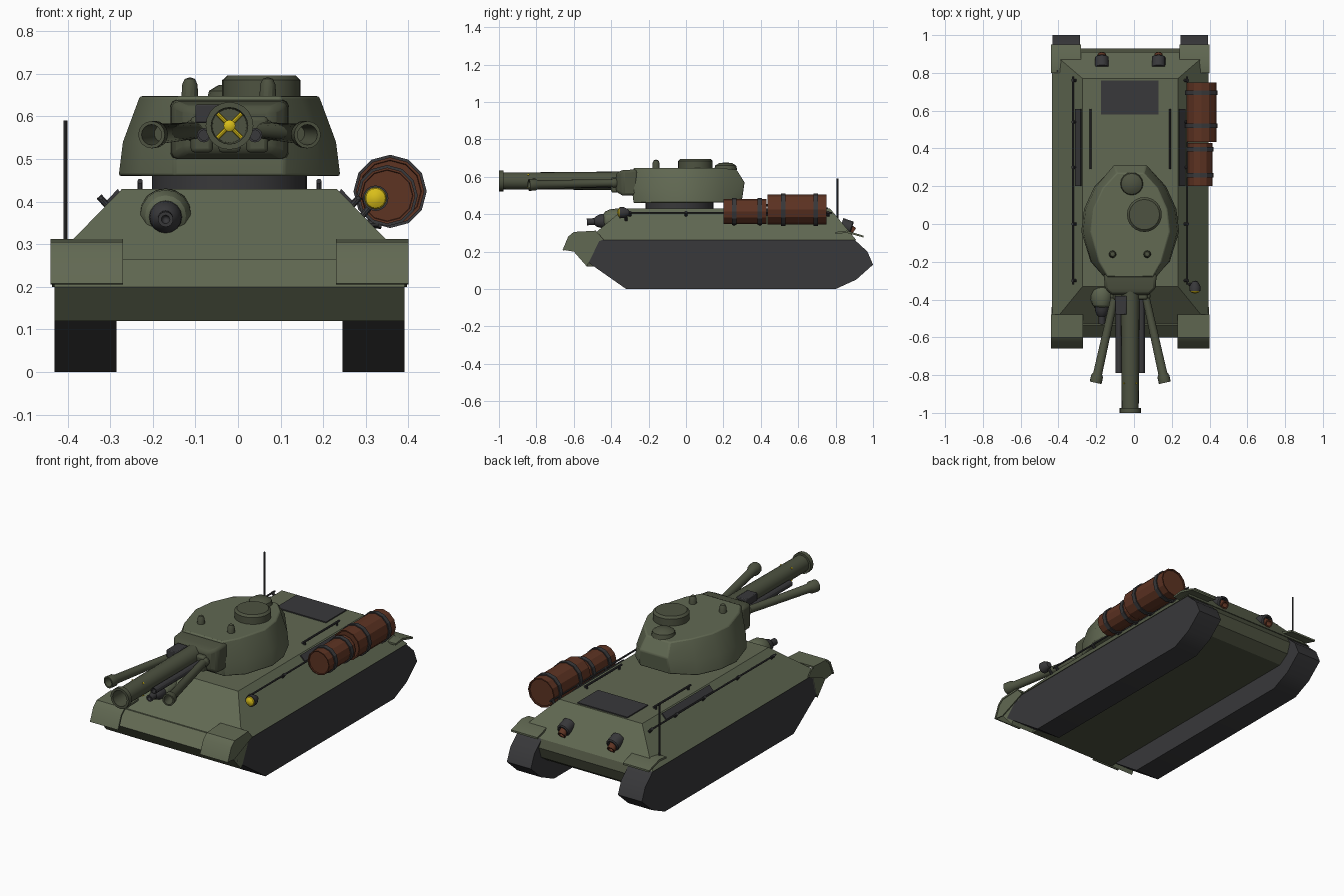
import bpy, bmesh
from math import cos, sin, pi, radians
from mathutils import Vector

C = -0.02  # centre line of the hull


def material(name, rgb):
    m = bpy.data.materials.new(name)
    m.diffuse_color = (*rgb, 1)
    return m


GREEN = material("olive_paint", (0.12, 0.14, 0.085))
OLIVE = material("dark_olive_paint", (0.075, 0.085, 0.052))
DARK = material("dark_metal", (0.04, 0.04, 0.043))
RUST = material("rust", (0.11, 0.033, 0.016))
YELLOW = material("yellow", (0.7, 0.52, 0.01))


def finish(name, bm, mat, bevel=0):
    bmesh.ops.remove_doubles(bm, verts=bm.verts, dist=1e-5)
    bmesh.ops.recalc_face_normals(bm, faces=bm.faces)
    me = bpy.data.meshes.new(name)
    bm.to_mesh(me)
    bm.free()
    me.materials.append(mat)
    ob = bpy.data.objects.new(name, me)
    bpy.context.collection.objects.link(ob)
    if bevel:
        b = ob.modifiers.new("bevel", 'BEVEL')
        b.width, b.segments = bevel, 2
    return ob


def loft(name, rings, mat, bevel=0):
    """Skin equal-length rings of points and cap both ends."""
    bm = bmesh.new()
    vs = [[bm.verts.new(p) for p in r] for r in rings]
    n = len(vs[0])
    for a, b in zip(vs, vs[1:]):
        for i in range(n):
            j = (i + 1) % n
            bm.faces.new((a[i], a[j], b[j], b[i]))
    bm.faces.new(vs[0])
    bm.faces.new(vs[-1])
    return finish(name, bm, mat, bevel)


def prism(name, profile, x0, x1, mat, bevel=0):
    """Extrude a (y, z) profile along x."""
    return loft(name, [[(x, y, z) for y, z in profile] for x in (x0, x1)], mat, bevel)


def box(name, x0, x1, y0, y1, z0, z1, mat, bevel=0):
    return prism(name, [(y0, z0), (y1, z0), (y1, z1), (y0, z1)], x0, x1, mat, bevel)


def lathe(name, origin, axis, profile, mat, n=16):
    """Revolve (distance, radius) pairs around an axis."""
    o, q = Vector(origin), Vector(axis).to_track_quat('Z', 'Y')
    bm = bmesh.new()
    rings = [[bm.verts.new(o + q @ Vector((r * cos(2 * pi * i / n), r * sin(2 * pi * i / n), d)))
              for i in range(n)] for d, r in profile]
    for a, b in zip(rings, rings[1:]):
        for i in range(n):
            j = (i + 1) % n
            bm.faces.new((a[i], a[j], b[j], b[i]))
    return finish(name, bm, mat)


def rod(name, a, b, r, mat, n=10):
    v = Vector(b) - Vector(a)
    return lathe(name, a, v, [(0, 0), (0, r), (v.length, r), (v.length, 0)], mat, n)


def rect(z, h, y0, y1):
    return [(C - h, y0, z), (C + h, y0, z), (C + h, y1, z), (C - h, y1, z)]


# Hull: nose wedge, tub between the tracks, sloped upper body
prism("hull_nose", [(-0.53, 0.12), (-0.6, 0.2), (-0.535, 0.265), (-0.46, 0.265)], C - 0.411, C + 0.411, GREEN)
prism("hull_tub", [(-0.53, 0.12), (-0.59, 0.2), (-0.5, 0.27), (0.9, 0.27), (0.93, 0.22), (0.91, 0.16), (0.85, 0.12)],
      C - 0.27, C + 0.27, OLIVE)
loft("hull_upper", [rect(0.262, 0.415, -0.53, 0.91), rect(0.43, 0.252, -0.33, 0.77)], GREEN)

# Tracks and fenders on both sides
track = [(-0.57, 0.175), (-0.32, 0), (0.8, 0), (0.91, 0.05), (1.0, 0.13), (0.97, 0.2), (0.9, 0.264), (-0.48, 0.264)]
front_fender = [(-0.66, 0.208), (-0.63, 0.28), (-0.6, 0.305), (-0.48, 0.312), (-0.48, 0.302), (-0.595, 0.295),
                (-0.622, 0.273), (-0.65, 0.205)]
rear_fender = [(0.8, 0.305), (0.86, 0.312), (0.95, 0.285), (0.95, 0.275), (0.86, 0.3), (0.8, 0.295)]
for s, side in ((-1, "left"), (1, "right")):
    prism(side + "_track", track, C + s * 0.265, C + s * 0.411, DARK)
    prism(side + "_front_fender", front_fender, C + s * 0.25, C + s * 0.42, GREEN)
    prism(side + "_rear_fender", rear_fender, C + s * 0.26, C + s * 0.42, GREEN)
    prism(side + "_fender_skirt", [(-0.6, 0.2), (-0.65, 0.208), (-0.62, 0.28), (-0.59, 0.3), (-0.48, 0.308),
                                   (-0.44, 0.265)], C + s * 0.411, C + s * 0.417, GREEN)
    # hand rail with posts
    x = C + s * 0.302
    rod(side + "_rail", (x, -0.32, 0.408), (x, 0.78, 0.408), 0.005, DARK)
    for k, y in enumerate((-0.3, 0.0, 0.3, 0.54, 0.76)):
        rod(f"{side}_rail_post_{k}", (x - s * 0.02, y, 0.385), (x + s * 0.004, y, 0.412), 0.008, DARK)
    # deck bar and side grille
    x = C + s * 0.21
    rod(side + "_deck_bar", (x, 0.29, 0.448), (x, 0.61, 0.448), 0.006, DARK)
    for y in (0.31, 0.59):
        rod(side + "_deck_bar_post", (x, y, 0.425), (x, y, 0.448), 0.006, DARK)
    loft(side + "_side_grille", [[(C + s * px, y, pz) for px, pz in
                                  ((0.256, 0.42), (0.285, 0.39), (0.292, 0.398), (0.262, 0.43))]
                                 for y in (0.2, 0.61)], DARK)
    # exhaust pipes
    lathe(side + "_exhaust", (C + s * 0.15, 0.83, 0.345), (0, 1, -0.35),
          [(0, 0), (0, 0.036), (0.055, 0.036), (0.06, 0.03), (0.06, 0.024), (0.03, 0.024), (0.03, 0)], DARK)
    lathe(side + "_exhaust_pipe", (C + s * 0.15, 0.86, 0.333), (0, 1, -0.7),
          [(0, 0.022), (0.045, 0.022), (0.045, 0.014), (0, 0.014)], RUST)

box("engine_hatch", -0.175, 0.13, 0.58, 0.76, 0.42, 0.436, DARK)
rod("antenna", (-0.405, 0.81, 0.29), (-0.405, 0.81, 0.59), 0.005, DARK)

# Turret ring and cast turret body
lathe("turret_ring", (C, -0.035, 0.425), (0, 0, 1), [(0, 0), (0, 0.182), (0.04, 0.182), (0.04, 0)], DARK, 32)


def outline(z, half):
    return [(C + x, y, z + dz) for x, y, dz in half] + [(C - x, y, z + dz) for x, y, dz in reversed(half)]


ring_low = [(0.13, -0.28, 0), (0.21, -0.2, 0), (0.26, -0.04, 0), (0.245, 0.08, 0), (0.19, 0.2, 0), (0.09, 0.3, 0.02)]
ring_mid = [(0.13, -0.29, 0), (0.205, -0.2, 0), (0.25, -0.04, 0), (0.235, 0.08, 0), (0.18, 0.2, 0), (0.085, 0.313, 0.03)]
ring_top = [(0.12, -0.28, 0), (0.165, -0.2, 0), (0.21, -0.04, 0), (0.195, 0.08, 0), (0.145, 0.19, 0), (0.07, 0.27, -0.01)]
loft("turret_body", [outline(0.46, ring_low), outline(0.54, ring_mid), outline(0.648, ring_top)], GREEN, 0.006)

# Turret roof fittings
lathe("cupola", (0.055, 0.05, 0.64), (0, 0, 1), [(0, 0), (0, 0.092), (0.045, 0.092), (0.056, 0.08), (0.056, 0)], OLIVE, 24)
lathe("rear_dome", (-0.012, 0.212, 0.635), (0, 0, 1), [(0, 0.062), (0.025, 0.056), (0.038, 0.035), (0.042, 0)], OLIVE)
for x in (-0.113, 0.07):
    lathe("roof_vent", (x, -0.16, 0.64), (0, 0, 1), [(0, 0.02), (0.035, 0.018), (0.048, 0.012), (0.052, 0)], OLIVE, 12)

# Gun mantlet: tapering rounded block
loft("mantlet", [[(C + sx * w, y, z) for sx, z in ((-1, z0), (1, z0), (1, z1), (-1, z1))]
                 for y, w, z0, z1 in ((-0.26, 0.14, 0.5, 0.64), (-0.34, 0.135, 0.5, 0.635), (-0.375, 0.1, 0.52, 0.62))],
     OLIVE, 0.014)
for x in (-0.065, 0, 0.065):
    box("mantlet_lug", C + x - 0.026, C + x + 0.026, -0.4, -0.33, 0.515, 0.6, OLIVE, 0.01)

# Main gun, hollow at the muzzle, with sight cross
lathe("main_gun", (C, -0.34, 0.578), (0, -1, 0),
      [(0, 0), (0, 0.05), (0.3, 0.047), (0.635, 0.045), (0.635, 0.056), (0.66, 0.056), (0.66, 0.043), (0.5, 0.04), (0.5, 0)],
      OLIVE, 20).scale = (1, 1, 1)
lathe("muzzle_core", (C, -0.84, 0.578), (0, -1, 0), [(0, 0.014), (0.02, 0.014), (0.03, 0)], YELLOW, 12)
for a in (45, 135, 225, 315):
    dx, dz = cos(radians(a)), sin(radians(a))
    rod("muzzle_spoke", (C, -0.843, 0.578), (C + dx * 0.05, -0.843, 0.578 + dz * 0.05), 0.005, YELLOW, 8)

# Splayed outer barrels and straight lower barrels
for s in (-1, 1):
    a, b = Vector((C + s * 0.07, -0.33, 0.568)), Vector((C + s * 0.183, -0.84, 0.557))
    L = (b - a).length
    lathe("outer_barrel", a, b - a, [(0, 0), (0, 0.026), (0.06, 0.026), (0.07, 0.02), (L - 0.05, 0.024), (L - 0.035, 0.032),
                                     (L, 0.032), (L, 0.024), (L - 0.12, 0.02), (L - 0.12, 0)], OLIVE)
    x = C + s * 0.06
    lathe("lower_barrel", (x, -0.36, 0.556), (0, -1, 0),
          [(0, 0), (0, 0.017), (0.43, 0.017), (0.43, 0.012), (0.38, 0.012), (0.38, 0)], DARK, 12)
box("gun_sight", -0.1, -0.04, -0.48, -0.38, 0.585, 0.628, DARK, 0.004)

# Bow gun in its bulged mount
lathe("bow_gun_mount", (-0.17, -0.32, 0.37), (0, -1, -0.03),
      [(0, 0.05), (0.03, 0.062), (0.08, 0.06), (0.11, 0.048), (0.12, 0.036), (0.12, 0)], GREEN)
lathe("bow_gun", (-0.17, -0.42, 0.365), (0, -1, -0.06),
      [(0, 0.04), (0.035, 0.037), (0.06, 0.028), (0.07, 0.018), (0.11, 0.018), (0.11, 0.01), (0.08, 0)], DARK)

# Headlight
lathe("headlight_shell", (0.323, -0.3, 0.408), (0, -1, 0), [(0, 0), (0.005, 0.015), (0.03, 0.029), (0.055, 0.03), (0.055, 0)], DARK)
lathe("headlight_lens", (0.323, -0.35, 0.408), (0, -1, 0), [(0, 0.028), (0.01, 0.023), (0.016, 0.012), (0.018, 0)], YELLOW)
rod("headlight_bracket", (0.29, -0.32, 0.365), (0.32, -0.32, 0.4), 0.008, DARK)

# Fuel drums with straps
for name, x, z, r, y0, y1, bands in (("large_drum", 0.357, 0.424, 0.08, 0.435, 0.75, (0.52, 0.695)),
                                     ("small_drum", 0.35, 0.414, 0.066, 0.2, 0.43, (0.257, 0.395))):
    lathe(name, (x, y0, z), (0, 1, 0), [(0.006, 0), (0.006, r * 0.9), (0, r * 0.92), (0, r), (y1 - y0, r),
                                       (y1 - y0, r * 0.92), (y1 - y0 - 0.006, r * 0.9), (y1 - y0 - 0.006, 0)], RUST, 12)
    for y in bands:
        lathe(name + "_strap", (x, y - 0.012, z), (0, 1, 0),
              [(0, r - 0.004), (0, r + 0.006), (0.024, r + 0.006), (0.024, r - 0.004)], DARK, 12)
        rod(name + "_bracket", (0.29, y, 0.35), (x - 0.02, y, z - r), 0.009, DARK)

# Smooth shading with sharp edges kept
bpy.ops.object.select_all(action='SELECT')
bpy.context.view_layer.objects.active = bpy.context.selected_objects[0]
bpy.ops.object.shade_smooth_by_angle(angle=radians(28))
